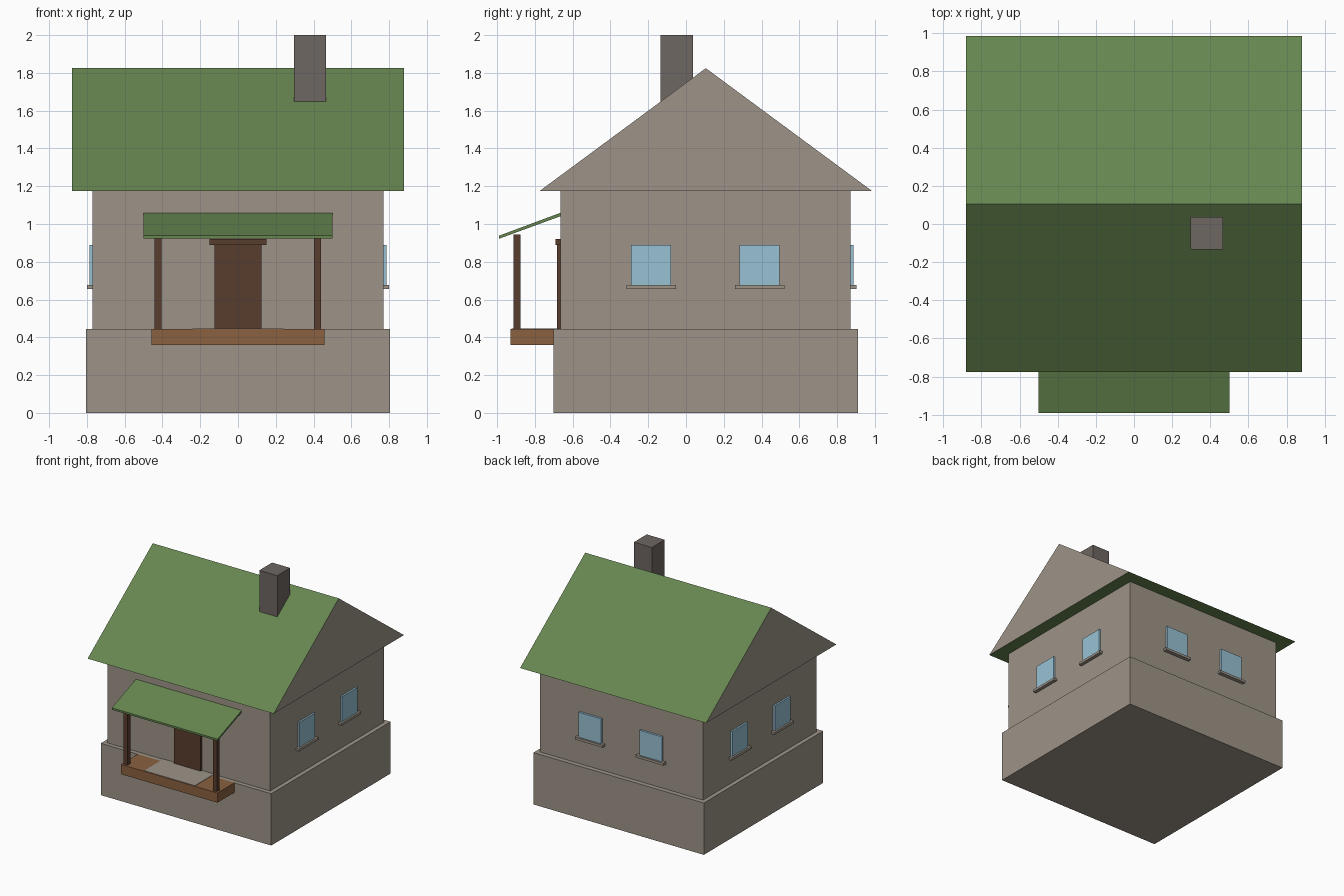
import bpy, bmesh

if "Cube" in bpy.data.objects:
    bpy.data.objects.remove(bpy.data.objects["Cube"])


def material(name, rgb):
    m = bpy.data.materials.new(name)
    lin = [(c / 255 / 12.92) if c < 11 else ((c / 255 + 0.055) / 1.055) ** 2.4 for c in rgb]
    m.diffuse_color = (*lin, 1)
    m.use_nodes = True
    m.node_tree.nodes["Principled BSDF"].inputs["Base Color"].default_value = m.diffuse_color
    return m


STONE = material("stone_grey", (157, 148, 136))
GREEN = material("roof_green", (102, 134, 80))
BRICK = material("chimney_grey", (110, 103, 98))
DECK = material("deck_brown", (138, 97, 64))
WOOD = material("dark_wood", (89, 60, 45))
GLASS = material("window_blue", (151, 193, 212))


def finish(name, bm, mats):
    bmesh.ops.recalc_face_normals(bm, faces=bm.faces)
    me = bpy.data.meshes.new(name)
    bm.to_mesh(me)
    bm.free()
    for m in mats:
        me.materials.append(m)
    ob = bpy.data.objects.new(name, me)
    bpy.context.collection.objects.link(ob)
    return ob


def box(name, x, y, z, mat):
    bm = bmesh.new()
    bmesh.ops.create_cube(bm, size=1)
    for v in bm.verts:
        v.co = [r[0] if c < 0 else r[1] for c, r in zip(v.co, (x, y, z))]
    return finish(name, bm, [mat])


def prism(name, half, profile, mats):
    """Extrude a (y, z) profile along x from -half to half."""
    bm = bmesh.new()
    face = bm.faces.new([bm.verts.new((-half, y, z)) for y, z in profile])
    geo = bmesh.ops.extrude_face_region(bm, geom=[face])["geom"]
    for v in geo:
        if isinstance(v, bmesh.types.BMVert):
            v.co.x = half
    ob = finish(name, bm, mats)
    if len(mats) > 1:  # second colour on the end faces
        for p in ob.data.polygons:
            p.material_index = 1 if abs(p.normal.x) > 0.9 else 0
    return ob


# House body
box("foundation", (-0.806, 0.806), (-0.702, 0.91), (0, 0.443), STONE)
box("walls", (-0.77, 0.77), (-0.665, 0.87), (0.443, 1.18), STONE)
prism("main_roof", 0.88, [(-0.775, 1.175), (0.985, 1.175), (0.105, 1.825)], [GREEN, STONE])
box("chimney", (0.296, 0.466), (-0.135, 0.038), (1.5, 2.0), BRICK)

# Porch
box("porch_deck", (-0.457, 0.457), (-0.93, -0.70), (0.36, 0.443), DECK)
box("porch_mat", (-0.24, 0.24), (-0.925, -0.665), (0.442, 0.446), STONE)
prism("porch_roof", 0.5, [(-0.99, 0.922), (-0.66, 1.043), (-0.66, 1.061), (-0.99, 0.938)], [GREEN])
for side, cx in (("left", -0.424), ("right", 0.421)):
    box(f"porch_post_{side}", (cx - 0.019, cx + 0.019), (-0.914, -0.876), (0.443, 0.945), WOOD)

# Door
box("door", (-0.125, 0.125), (-0.683, -0.66), (0.443, 0.9), WOOD)
box("door_lintel", (-0.152, 0.152), (-0.692, -0.66), (0.89, 0.921), WOOD)

# Windows with sills: two on each side wall, two on the back
for i, s in enumerate((-1, 1), 1):
    for side, d in (("left", -1), ("right", 1)):
        c = 0.1025 + s * 0.2875
        wx = sorted((d * 0.76, d * 0.785))
        sx = sorted((d * 0.76, d * 0.8))
        box(f"window_{side}_{i}", wx, (c - 0.106, c + 0.106), (0.675, 0.89), GLASS)
        box(f"sill_{side}_{i}", sx, (c - 0.131, c + 0.131), (0.656, 0.677), STONE)
    c = s * 0.2875
    box(f"window_back_{i}", (c - 0.106, c + 0.106), (0.86, 0.888), (0.675, 0.89), GLASS)
    box(f"sill_back_{i}", (c - 0.131, c + 0.131), (0.86, 0.903), (0.656, 0.677), STONE)
